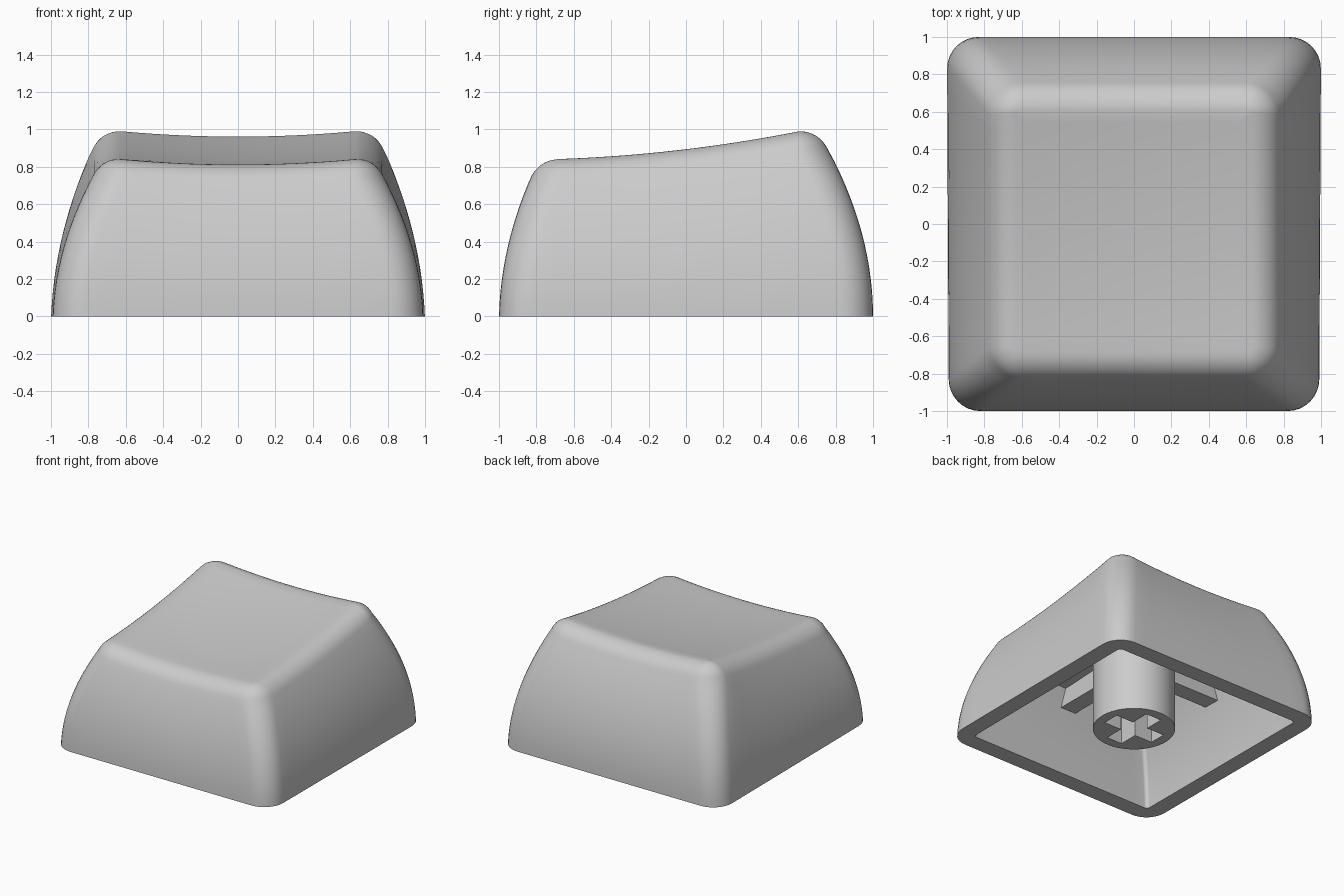
import bpy, bmesh, math
from mathutils import Vector

if "Cube" in bpy.data.objects:
    bpy.data.objects.remove(bpy.data.objects["Cube"], do_unlink=True)

grey = bpy.data.materials.new("light_grey_plastic")
grey.use_nodes = True
colour = (0.6, 0.6, 0.6, 1)
grey.diffuse_color = colour
grey.node_tree.nodes["Principled BSDF"].inputs["Base Color"].default_value = colour

FILLET, TILT, WALL, ROOF = 0.16, math.radians(25), 0.14, 0.17
DROP = FILLET * (1 - math.sin(TILT))    # height of the rounded top edge


def top(x, y):
    """Height of the sloping, dished top."""
    x = max(-0.64, min(0.64, x))
    y = max(-0.70, min(0.61, y))
    return 0.865 + 0.12 * y + 0.063 * y * y + 0.03 * (x / 0.64) ** 2


def outline(t, inset, radius, arc=8, side=16):
    """Rounded rectangle at relative height t, pulled in by inset."""
    w = 1 - 0.04 * t - 0.23 * t * t - inset
    front = 1 - 0.02 * t - 0.19 * t * t - inset
    back = 1 - 0.3 * t * t - inset
    pts = []
    for k, (sx, sy) in enumerate(((1, 1), (-1, 1), (-1, -1), (1, -1))):
        cx = sx * (w - radius)
        cy = back - radius if sy > 0 else radius - front
        for i in range(arc + 1):
            a = math.pi / 2 * (k + i / arc)
            pts.append((cx + radius * math.cos(a), cy + radius * math.sin(a)))
    # subdivide the straight sides
    full, n = [], arc + 1
    for k in range(4):
        full += pts[k * n:(k + 1) * n]
        p, q = Vector(pts[k * n + arc]), Vector(pts[(k + 1) * n % len(pts)])
        full += [tuple(p.lerp(q, j / side)) for j in range(1, side)]
    return [(x * (1 - 0.005 * (1 - y) * (1 - t)), y) for x, y in full]


def finish(name, bm):
    bmesh.ops.recalc_face_normals(bm, faces=bm.faces[:])
    mesh = bpy.data.meshes.new(name)
    bm.to_mesh(mesh)
    bm.free()
    mesh.materials.append(grey)
    ob = bpy.data.objects.new(name, mesh)
    bpy.context.collection.objects.link(ob)
    return ob


def smooth(ob):
    bpy.ops.object.select_all(action='DESELECT')
    ob.select_set(True)
    bpy.context.view_layer.objects.active = ob
    bpy.ops.object.shade_smooth_by_angle(angle=math.radians(30))


def box(name, x0, x1, half, z0, z1, lean=0.0):
    """Bar along x; lean pulls in the upper outer end."""
    bm = bmesh.new()
    bmesh.ops.create_cube(bm, size=2)
    for v in bm.verts:
        end, high = v.co.x > 0, v.co.z > 0
        v.co.x = (x1 - lean * high) if end else x0
        v.co.y *= half
        v.co.z = z1 if high else z0
    return finish(name, bm)


# Hollow cap: rings from the ceiling, down inside, up outside, over the top
def flat_rings(pts, depth, count=9):
    return [[(x * s, y * s, top(x * s, y * s) - depth) for x, y in pts]
            for s in (i / count for i in range(1, count))]


rings = flat_rings(outline(0.82, WALL, 0.03), ROOF)
STEPS = 14
for i in range(STEPS, -1, -1):
    t = i / STEPS
    rings.append([(x, y, t * (top(x, y) - ROOF)) for x, y in outline(0.82 * t, WALL, 0.03)])
for i in range(STEPS + 1):
    t = i / STEPS
    rings.append([(x, y, t * (top(x, y) - DROP)) for x, y in outline(0.9 * t, 0, 0.17)])
for i in range(1, 9):
    a = TILT + (math.pi / 2 - TILT) * i / 8
    pull = FILLET * (math.cos(TILT) - math.cos(a))
    lip = outline(0.9, pull, 0.17 - pull)
    rings.append([(x, y, top(x, y) - FILLET * (1 - math.sin(a))) for x, y in lip])
rings += flat_rings(lip, 0)[::-1]

bm = bmesh.new()
loops = [[bm.verts.new(p) for p in ring] for ring in rings]
n = len(loops[0])
for a, b in zip(loops, loops[1:]):
    for i in range(n):
        j = (i + 1) % n
        bm.faces.new((a[i], a[j], b[j], b[i]))
for loop, depth in ((loops[0], ROOF), (loops[-1], 0)):
    centre = bm.verts.new((0, 0, top(0, 0) - depth))
    for i in range(n):
        bm.faces.new((loop[i], loop[(i + 1) % n], centre))
smooth(finish("cap_shell", bm))

# Stem with a cross-shaped socket
bm = bmesh.new()
bmesh.ops.create_cone(bm, cap_ends=True, segments=64, radius1=0.31, radius2=0.31, depth=0.76)
bmesh.ops.translate(bm, verts=bm.verts[:], vec=(0, 0, 0.38))
stem = finish("stem", bm)
bpy.context.view_layer.objects.active = stem
for turn in (0, math.pi / 2):
    cutter = box("socket_cutter", -0.23, 0.23, 0.07, -0.1, 0.45)
    cutter.rotation_euler.z = turn
    cutter.hide_render = True
    mod = stem.modifiers.new("socket", 'BOOLEAN')
    mod.operation, mod.solver, mod.object = 'DIFFERENCE', 'EXACT', cutter
    bpy.context.view_layer.update()
    bpy.ops.object.modifier_apply(modifier=mod.name)
    bpy.data.objects.remove(cutter, do_unlink=True)
smooth(stem)

# Four ribs from the stem to the walls
for k, side in enumerate(("left", "back", "right", "front")):
    a = k * math.pi / 2
    roof = top(0.5 * math.cos(a), 0.5 * math.sin(a)) - 0.1
    rib = box(side + "_rib", 0.25, 0.8, 0.07, 0.5, roof, 0.1)
    rib.rotation_euler.z = a
